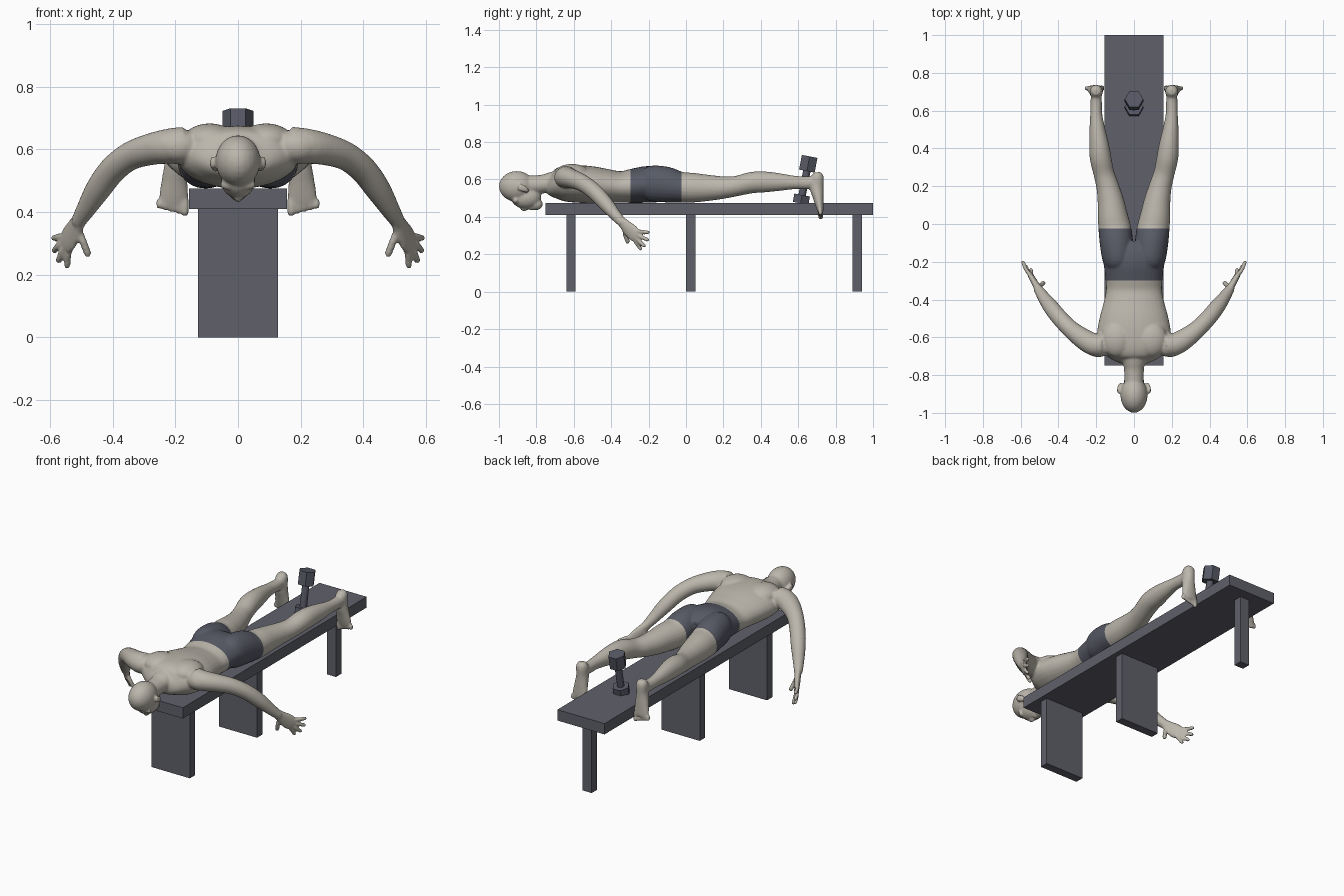
import bpy, bmesh, math
from mathutils import Vector, Matrix

cube = bpy.data.objects.get("Cube")
if cube:
    bpy.data.objects.remove(cube, do_unlink=True)


def material(name, color):
    m = bpy.data.materials.new(name)
    m.use_nodes = True
    m.diffuse_color = color
    m.node_tree.nodes["Principled BSDF"].inputs["Base Color"].default_value = color
    return m


SKIN = material("warm grey skin", (0.50, 0.47, 0.41, 1))
CLOTH = material("slate cloth and iron", (0.095, 0.10, 0.13, 1))
BENCH = material("slate bench", (0.115, 0.117, 0.145, 1))


def finish(bm, name, *mats):
    bmesh.ops.recalc_face_normals(bm, faces=bm.faces)
    me = bpy.data.meshes.new(name)
    bm.to_mesh(me)
    bm.free()
    ob = bpy.data.objects.new(name, me)
    bpy.context.collection.objects.link(ob)
    for m in mats:
        me.materials.append(m)
    return ob


def box(name, x, y0, y1, z0, z1):
    bm = bmesh.new()
    bmesh.ops.create_cube(bm, size=1)
    for v in bm.verts:
        v.co = (2 * x * v.co.x, (y0 + y1) / 2 + (y1 - y0) * v.co.y,
                (z0 + z1) / 2 + (z1 - z0) * v.co.z)
    return finish(bm, name, BENCH)


def ball(bm, c, r):
    bmesh.ops.create_uvsphere(bm, u_segments=24, v_segments=14, radius=1,
                              matrix=Matrix.LocRotScale(Vector(c), None, Vector(r)))


def tube(bm, pts, s=1, side=(1, 0, 0), sub=4, n=24):
    """Smooth loft through (x, y, z, half width, half height) stations."""
    P = [Vector((s * p[0], *p[1:])) for p in pts]
    P = [2 * P[0] - P[1]] + P + [2 * P[-1] - P[-2]]
    path = []
    for i in range(1, len(P) - 2):
        a, b, c, d = P[i - 1:i + 3]
        for k in range(sub):
            t = k / sub
            path.append(0.5 * (2 * b + (c - a) * t + (2 * a - 5 * b + 4 * c - d) * t * t
                               + (3 * b - a - 3 * c + d) * t ** 3))
    path.append(P[-2])
    ref = Vector((s * side[0], *side[1:]))
    rings = []
    for i, p in enumerate(path):
        t = (path[min(i + 1, len(path) - 1)].to_3d() - path[max(i - 1, 0)].to_3d()).normalized()
        u = (ref - t * ref.dot(t)).normalized()
        v = t.cross(u)
        rings.append([bm.verts.new(p.to_3d() + u * p[3] * math.cos(a) + v * p[4] * math.sin(a))
                      for a in (2 * math.pi * k / n for k in range(n))])
    for A, B in zip(rings, rings[1:]):
        for k in range(n):
            bm.faces.new((A[k], A[(k + 1) % n], B[(k + 1) % n], B[k]))
    bm.faces.new(rings[0][::-1])
    bm.faces.new(rings[-1])


def digit(bm, s, pts, r):
    tube(bm, [(*p, r, r) for p in pts], s, (0.8, -0.6, 0.1), n=12)
    ball(bm, (s * pts[-1][0], *pts[-1][1:]), (r, r, r))


# Bench
box("bench_top", 0.157, -0.75, 1.0, 0.41, 0.475)
box("front_leg", 0.127, -0.64, -0.59, 0, 0.412)
box("middle_leg", 0.127, 0.0, 0.05, 0, 0.412)
box("rear_leg", 0.03, 0.89, 0.94, 0, 0.412)

# Leaning dumbbell
bm = bmesh.new()
lean = Matrix.Translation((0, 0.613, 0.475)) @ Matrix.Rotation(math.radians(-11), 4, "X")
for z, h, r, n in ((0.02, 0.045, 0.049, 6), (0.1, 0.15, 0.02, 12), (0.213, 0.08, 0.049, 6)):
    bmesh.ops.create_cone(bm, cap_ends=True, segments=n, radius1=r, radius2=r, depth=h,
                          matrix=lean @ Matrix.Translation((0, 0, z))
                          @ Matrix.Rotation(math.pi / 2, 4, "Z"))
finish(bm, "dumbbell", CLOTH)

# Torso and neck
bm = bmesh.new()
tube(bm, [(0, -.74, .58, .06, .045), (0, -.71, .575, .13, .07), (0, -.66, .578, .18, .093),
          (0, -.58, .576, .195, .1), (0, -.50, .572, .183, .098), (0, -.42, .565, .162, .09),
          (0, -.35, .56, .148, .084), (0, -.28, .566, .152, .092), (0, -.2, .574, .162, .098),
          (0, -.14, .567, .16, .09), (0, -.1, .56, .13, .07)], n=32)
tube(bm, [(0, -.86, .57, .05, .05), (0, -.77, .575, .053, .05), (0, -.72, .587, .062, .052),
          (0, -.64, .6, .08, .06)])

# Head, facing down
ball(bm, (0, -.905, .563), (.072, .095, .082))
ball(bm, (0, -.855, .505), (.056, .082, .062))
ball(bm, (0, -.80, .468), (.032, .034, .032))
ball(bm, (0, -.865, .448), (.012, .024, .018))
ball(bm, (0, -.825, .447), (.022, .016, .012))

for s in (-1, 1):
    # Ears, brows, shoulder blades and shoulders
    tube(bm, [(.066, -.845, .535, .01, .01), (.078, -.862, .548, .009, .017),
              (.082, -.885, .558, .008, .02), (.08, -.897, .56, .007, .01)], s)
    ball(bm, (s * .028, -.91, .488), (.03, .016, .018))
    ball(bm, (s * .09, -.61, .63), (.085, .095, .053))
    ball(bm, (s * .19, -.645, .61), (.075, .06, .055))

    # Legs with buttocks
    tube(bm, [(.08, -.25, .58, .045, .05), (.085, -.2, .58, .078, .092), (.092, -.11, .573, .088, .096),
              (.101, -.03, .558, .087, .083), (.112, .04, .556, .08, .079),
              (.123, .12, .555, .07, .07), (.14, .2, .557, .06, .06), (.16, .27, .565, .055, .054),
              (.177, .35, .583, .057, .057), (.185, .42, .587, .052, .056),
              (.194, .5, .586, .042, .047), (.2, .58, .584, .032, .036),
              (.2, .65, .582, .03, .034), (.2, .7, .59, .028, .034)], s)

    # Feet and toes
    tube(bm, [(.2, .70, .638, .02, .018), (.2, .702, .615, .033, .034), (.2, .698, .56, .034, .037),
              (.203, .708, .5, .041, .028), (.205, .716, .45, .047, .02),
              (.205, .72, .425, .045, .015)], s)
    for i in range(5):
        r = .014 if i == 0 else .0105
        x = .17 + .0195 * i + (.003 if i else 0)
        digit(bm, s, [(x, .718, .44), (x, .717, .42), (x, .721, .4 + .005 * i)], r)

    # Arms
    tube(bm, [(.17, -.64, .612, .062, .06), (.22, -.635, .61, .06, .056), (.28, -.6, .6, .054, .05),
              (.345, -.548, .578, .046, .045), (.4, -.49, .535, .044, .043),
              (.445, -.433, .475, .041, .04), (.485, -.378, .41, .031, .031),
              (.512, -.338, .367, .023, .025)], s)

    # Hands: flat palm, four spread fingers, thumb
    tube(bm, [(.503, -.35, .382, .02, .025), (.52, -.32, .35, .018, .034),
              (.537, -.29, .32, .016, .042), (.55, -.268, .297, .013, .038)], s, (.81, -.58, 0))
    for base, tip in (((.532, -.288, .297), (.545, -.243, .23)),
                      ((.543, -.277, .298), (.572, -.224, .246)),
                      ((.552, -.268, .308), (.585, -.207, .278)),
                      ((.552, -.268, .325), (.587, -.203, .317))):
        a, b = Vector(base), Vector(tip)
        digit(bm, s, [a, a.lerp(b, .5) + Vector((.004, -.002, 0)), b], .011)
    digit(bm, s, [(.51, -.33, .345), (.494, -.325, .305), (.48, -.312, .268)], .0125)

# Fuse the parts into one smooth figure
raw = finish(bm, "figure_parts")
rm = raw.modifiers.new("fuse", "REMESH")
rm.mode = "VOXEL"
rm.voxel_size = 0.006
sm = raw.modifiers.new("soften", "SMOOTH")
sm.factor, sm.iterations = 0.5, 6
fused = raw.evaluated_get(bpy.context.evaluated_depsgraph_get())
bm = bmesh.new()
bm.from_mesh(fused.to_mesh())
fused.to_mesh_clear()
bpy.data.objects.remove(raw, do_unlink=True)

# Shorts: cut clean hems, then colour between them
WAIST, HEM = -0.298, -0.025
for y in (WAIST, HEM):
    bmesh.ops.bisect_plane(bm, geom=bm.verts[:] + bm.edges[:] + bm.faces[:], dist=1e-5,
                           plane_co=(0, y, 0), plane_no=(0, 1, 0))
for f in bm.faces:
    c = f.calc_center_median()
    f.material_index = int(WAIST < c.y < HEM and abs(c.x) < 0.3)
    f.smooth = True
finish(bm, "figure", SKIN, CLOTH)
